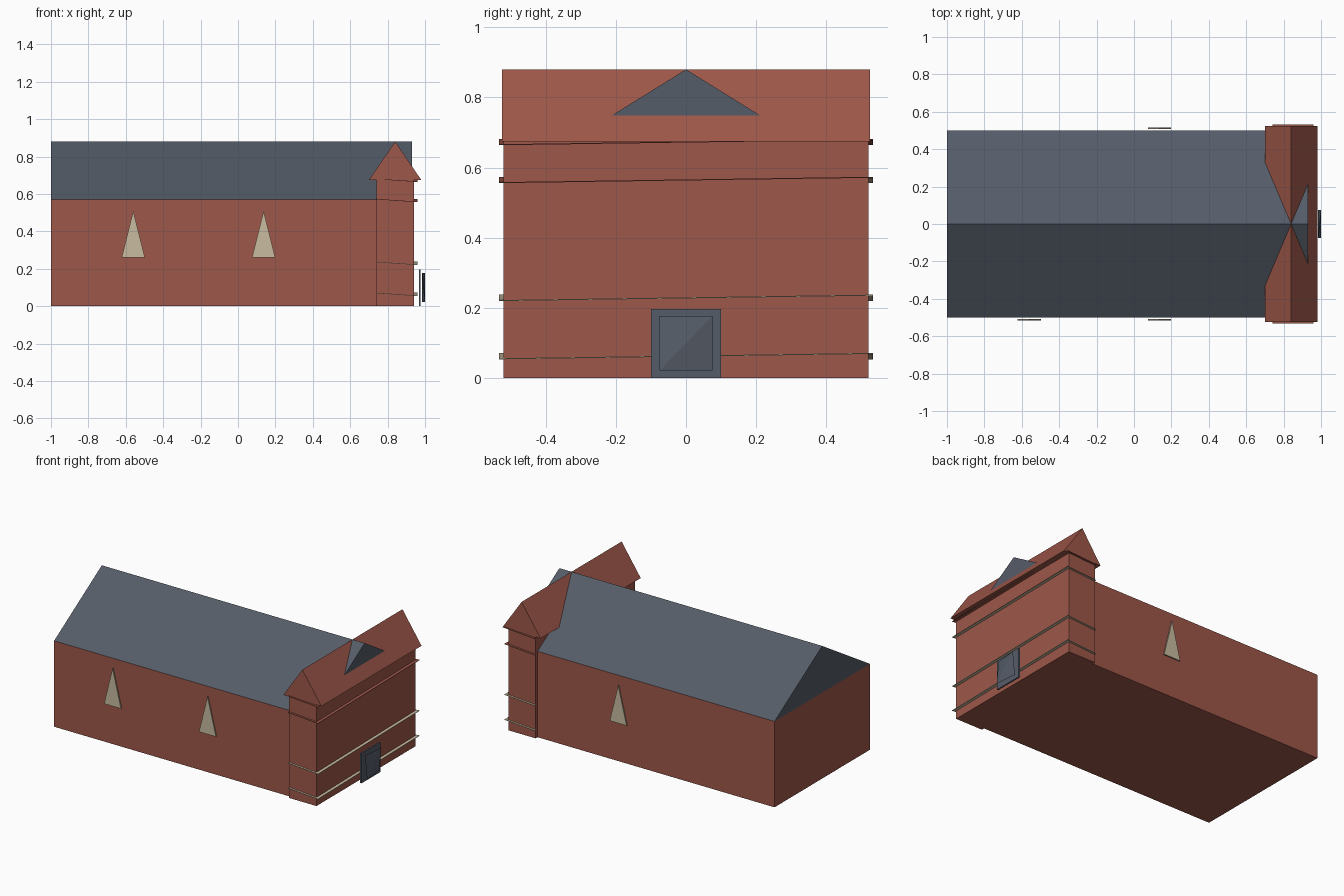
import bpy

if "Cube" in bpy.data.objects:
    bpy.data.objects.remove(bpy.data.objects["Cube"])

def material(name, rgb):
    m = bpy.data.materials.new(name)
    m.diffuse_color = (*rgb, 1)
    m.use_nodes = True
    m.node_tree.nodes["Principled BSDF"].inputs["Base Color"].default_value = m.diffuse_color
    return m

BRICK = material("brick_red", (0.34, 0.095, 0.067))
SLATE = material("slate_grey", (0.091, 0.107, 0.138))
STONE = material("pale_stone", (0.578, 0.503, 0.352))

def mesh(name, verts, faces, *mats):
    me = bpy.data.meshes.new(name)
    me.from_pydata(verts, [], faces)
    for m in mats:
        me.materials.append(m)
    ob = bpy.data.objects.new(name, me)
    bpy.context.collection.objects.link(ob)
    # make all normals point outwards
    import bmesh
    bm = bmesh.new()
    bm.from_mesh(me)
    bmesh.ops.recalc_face_normals(bm, faces=bm.faces)
    bm.to_mesh(me)
    bm.free()
    return ob

def extrude(name, outline, shift, *mats):
    """Solid made by sweeping a flat outline along a straight shift."""
    n = len(outline)
    far = [tuple(a + b for a, b in zip(p, shift)) for p in outline]
    sides = [(i, (i + 1) % n, n + (i + 1) % n, n + i) for i in range(n)]
    return mesh(name, list(outline) + far,
                [tuple(range(n)), tuple(range(n, 2 * n))] + sides, *mats)

def box(name, x0, x1, y0, y1, z0, z1, mat):
    return extrude(name, [(x0, y0, z0), (x1, y0, z0), (x1, y1, z0), (x0, y1, z0)],
                   (0, 0, z1 - z0), mat)

# long hall and its gabled roof
box("hall_walls", -1, 0.93, -0.5, 0.5, 0, 0.57, BRICK)
extrude("hall_roof", [(-1, -0.5, 0.57), (-1, 0.5, 0.57), (-1, 0, 0.88)],
        (1.93, 0, 0), SLATE)

# entrance block with a cross-wise gabled roof
box("entrance_walls", 0.74, 0.94, -0.52, 0.52, 0, 0.675, BRICK)
extrude("entrance_roof", [(0.70, -0.525, 0.675), (0.98, -0.525, 0.675), (0.84, -0.525, 0.88)],
        (0, 1.05, 0), BRICK)

# thin, slightly tilted ledges on three sides of the entrance block
def ledge(name, corners, mats):
    ob = extrude(name, corners, (0, 0, 0.003), *mats)
    for p in ob.data.polygons:
        p.material_index = len(mats) - 1 if p.normal.z < -0.5 else 0

for i, z in enumerate((0.054, 0.22, 0.556, 0.664)):
    mats = [(STONE,), (STONE,), (BRICK, STONE), (BRICK,)][i]
    lo, hi = z, z + 0.015
    ledge(f"front_ledge_{i}", [(0.94, -0.52, lo), (0.96, -0.52, lo),
                               (0.96, 0.52, hi), (0.94, 0.52, hi)], mats)
    for side, s, za, zb in (("left", -1, hi, lo), ("right", 1, lo, hi)):
        ledge(f"{side}_ledge_{i}", [(0.74, s * 0.518, za), (0.96, s * 0.518, zb),
                                    (0.96, s * 0.533, zb), (0.74, s * 0.533, za)], mats)

# door surround and creased door panel
box("door_frame", 0.967, 0.977, -0.1, 0.1, 0, 0.197, SLATE)
mesh("door_panel", [(1.0, -0.075, 0.022), (0.985, 0.075, 0.022),
                    (1.0, 0.075, 0.177), (0.985, -0.075, 0.177)],
     [(0, 1, 2), (0, 2, 3), (0, 1, 3), (1, 2, 3)], SLATE)

# pointed windows: two in front, one at the back
for name, x, s in (("front_window_a", -0.56, -1), ("front_window_b", 0.137, -1),
                   ("back_window", 0.137, 1)):
    extrude(name, [(x - 0.062, s * 0.508, 0.26), (x + 0.062, s * 0.508, 0.26),
                   (x, s * 0.508, 0.51)], (0, s * 0.008, 0), STONE)
